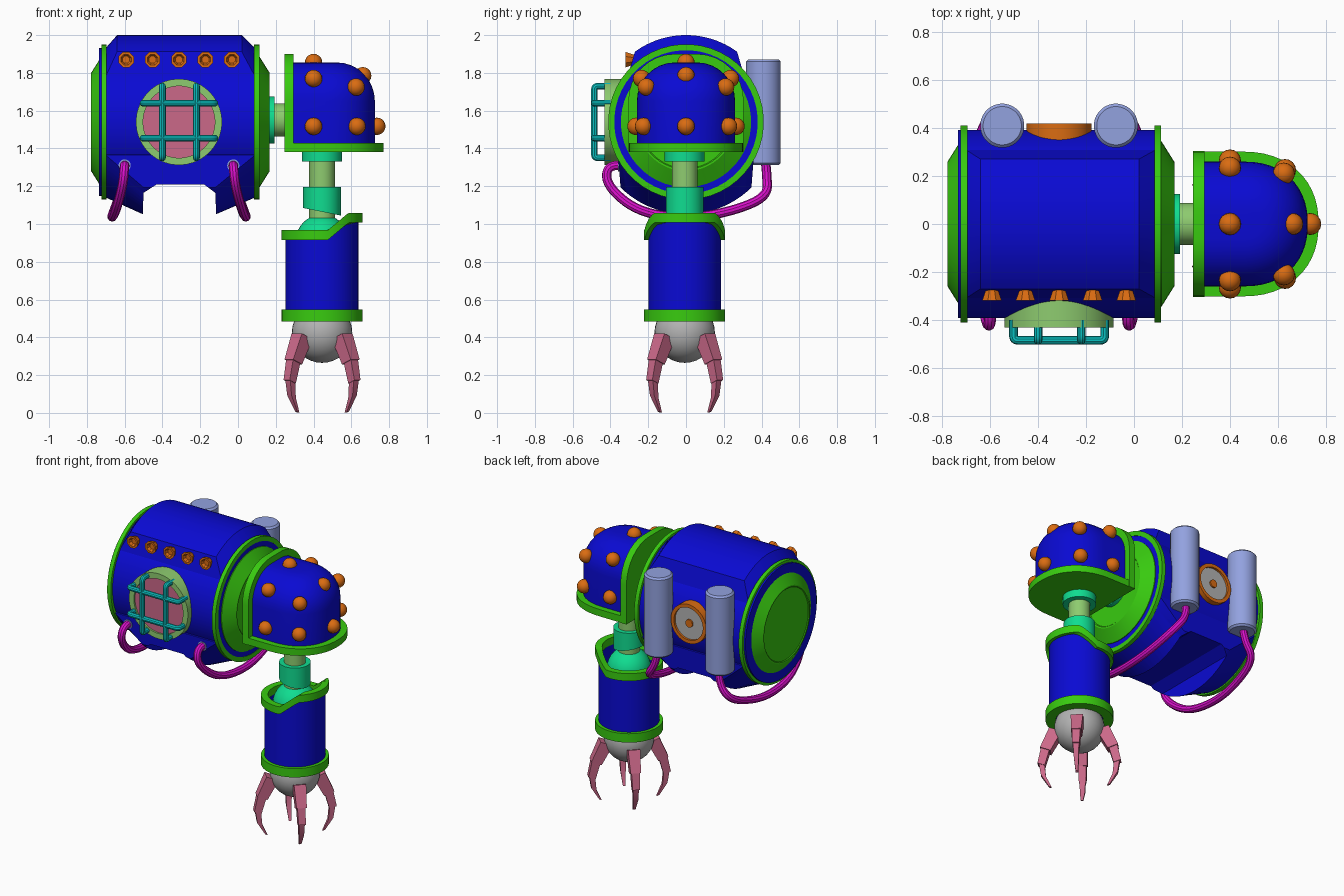
import bpy, bmesh, math
from mathutils import Vector

if "Cube" in bpy.data.objects:
    bpy.data.objects.remove(bpy.data.objects["Cube"])


def material(name, *rgb):
    m = bpy.data.materials.new(name)
    m.use_nodes = True
    m.diffuse_color = (*rgb, 1)
    m.node_tree.nodes["Principled BSDF"].inputs["Base Color"].default_value = (*rgb, 1)
    return m


BLUE = material("deep blue", .003, .003, .65)
GREEN = material("bright green", .04, .6, .005)
PALE = material("pale green", .27, .6, .16)
TEAL = material("sea green", .005, .72, .28)
CYAN = material("cyan", .003, .54, .54)
PINK = material("dusty pink", .6, .14, .25)
ORANGE = material("orange", .7, .15, .006)
STEEL = material("pale violet", .29, .36, .74)
MAGENTA = material("magenta", .7, .005, .6)
GREY = material("grey", .45, .45, .45)


def add_object(name, bm, mat):
    bmesh.ops.remove_doubles(bm, verts=bm.verts, dist=1e-5)
    bmesh.ops.recalc_face_normals(bm, faces=bm.faces)
    mesh = bpy.data.meshes.new(name)
    bm.to_mesh(mesh)
    bm.free()
    mesh.materials.append(mat)
    ob = bpy.data.objects.new(name, mesh)
    bpy.context.collection.objects.link(ob)
    return ob


def lathe(name, profile, mat, origin=(0, 0, 0), axis=(0, 0, 1), n=48, closed=False, deform=None):
    """Turn (radius, height) points around an axis."""
    bm = bmesh.new()
    turn = Vector((0, 0, 1)).rotation_difference(Vector(axis))
    rings = []
    for r, h in profile:
        ring = []
        for i in range(n):
            a = math.tau * (i + .5) / n
            p = Vector(origin) + turn @ Vector((r * math.cos(a), r * math.sin(a), h))
            ring.append(bm.verts.new(deform(p) if deform else p))
        rings.append(ring)
    pairs = list(zip(rings, rings[1:])) + ([(rings[-1], rings[0])] if closed else [])
    for a, b in pairs:
        for i in range(n):
            j = (i + 1) % n
            bm.faces.new((a[i], a[j], b[j], b[i]))
    return add_object(name, bm, mat)


def cylinder(name, start, axis, r, length, mat, r2=None, n=48):
    r2 = r if r2 is None else r2
    return lathe(name, [(0, 0), (r, 0), (r2, length), (0, length)], mat, start, axis, n)


def ring(name, start, axis, r_in, r_out, length, mat):
    return lathe(name, [(r_in, 0), (r_out, 0), (r_out, length), (r_in, length)],
                 mat, start, axis, closed=True)


def loft(name, loops, mat):
    """Bridge loops of equal, even length; cap both ends with strips."""
    bm = bmesh.new()
    rows = [[bm.verts.new(p) for p in loop] for loop in loops]
    n = len(rows[0])
    for a, b in zip(rows, rows[1:]):
        for i in range(n):
            j = (i + 1) % n
            bm.faces.new((a[i], a[j], b[j], b[i]))
    for row in (rows[0], rows[-1]):
        for i in range(n // 2 - 1):
            bm.faces.new((row[i], row[i + 1], row[n - 2 - i], row[n - 1 - i]))
    return add_object(name, bm, mat)


def ball(name, centre, r, mat, u=32, v=16):
    bm = bmesh.new()
    bmesh.ops.create_uvsphere(bm, u_segments=u, v_segments=v, radius=r)
    bmesh.ops.translate(bm, verts=bm.verts, vec=centre)
    return add_object(name, bm, mat)


def bake(ob):
    dg = bpy.context.evaluated_depsgraph_get()
    return bpy.data.meshes.new_from_object(ob.evaluated_get(dg))


def tube(name, points, r, mat):
    cu = bpy.data.curves.new(name, 'CURVE')
    cu.dimensions = '3D'
    cu.bevel_depth, cu.bevel_resolution, cu.use_fill_caps = r, 3, True
    s = cu.splines.new('NURBS')
    s.points.add(len(points) - 1)
    for sp, p in zip(s.points, points):
        sp.co = (*p, 1)
    s.order_u, s.use_endpoint_u, s.resolution_u = 3, True, 6
    cu.materials.append(mat)
    tmp = bpy.data.objects.new(name + "_path", cu)
    bpy.context.collection.objects.link(tmp)
    mesh = bake(tmp)
    bpy.data.objects.remove(tmp)
    bpy.context.collection.objects.link(bpy.data.objects.new(name, mesh))


# Barrel body with raised plates above and below
ZC, XC = 1.54, -.3125
X, Y, Z = Vector((1, 0, 0)), Vector((0, 1, 0)), Vector((0, 0, 1))


def arc_plate(name, side, layers):
    loops = []
    for r, angle, x0, x1 in layers:
        arc = [math.radians(angle) * (i / 12 - 1) for i in range(25)]
        row = [(r * math.sin(a), ZC + side * r * math.cos(a)) for a in arc]
        loops.append([(x0, *p) for p in row] + [(x1, *p) for p in reversed(row)])
    return loft(name, loops, BLUE)


body = cylinder("body_barrel", (-.735, 0, ZC), X, .393, .845, BLUE, n=64)
arc_plate("top_plate", 1, [(.33, 52, -.7, .09), (.392, 52, -.7, .09), (.46, 36, -.64, .02)])
belly = arc_plate("belly_plate", -1, [(.3, 64, -.7, .09), (.4, 64, -.7, .09), (.49, 45, -.5, -.12)])

# Notch through the belly
outline = [(-.51, .9), (-.5, 1.165), (-.43, 1.21), (-.18, 1.21), (-.12, 1.165), (-.11, .9)]
cutter = loft("notch_cutter", [[(x, y, z) for x, z in outline] for y in (-.6, .6)], BLUE)
cutter.hide_render = True
for ob in (body, belly):
    mod = ob.modifiers.new("notch", 'BOOLEAN')
    mod.operation, mod.solver, mod.object = 'DIFFERENCE', 'EXACT', cutter
    mesh = bake(ob)
    ob.modifiers.clear()
    ob.data = mesh
bpy.data.objects.remove(cutter)

# End rims and stepped end caps
for name, x, s in (("right", -.695, -1), ("left", .085, 1)):
    ring(name + "_rim", (x, 0, ZC), X * s, .38, .412, .028, GREEN)
    cap = [(0, 0), (.345, 0), (.345, .03), (.26, .083), (.25, .083), (.245, .078), (0, .078)]
    lathe(name + "_end_cap", cap, GREEN, (x, 0, ZC), X * s)

# Porthole with guard bars
ring("porthole_frame", (XC, -.28, ZC), -Y, .19, .228, .152, PALE)
cylinder("porthole_glass", (XC, -.28, ZC), -Y, .195, .14, PINK)


def bar(name, place, half):
    path = [(-half, -.4), (-half, -.45), (-half, -.485), (.04 - half, -.485)]
    path += [(-t, y) for t, y in reversed(path)]
    tube(name, [place(t, y) for t, y in path], .018, CYAN)


for i, z in enumerate((1.64, 1.455)):
    bar(f"guard_bar_across_{i}", lambda t, y: (XC + t, y, z), .19)
for i, x in enumerate((-.4, -.22)):
    bar(f"guard_bar_upright_{i}", lambda t, y: (x, y, ZC + t), .19)

# Row of flared nozzles
flare = [(0, 0), (.024, 0), (.044, .055), (.03, .055), (.02, .035), (0, .035)]
for i in range(5):
    lathe(f"nozzle_{i}", flare, ORANGE, (XC + .14 * (i - 2), -.265, 1.87), -Y, 8)

# Back tanks, gauge and hoses
hose = [(-.6, -.36, 1.31), (-.6, -.42, 1.31), (-.61, -.42, 1.2), (-.65, -.25, 1.06), (-.67, 0, 1.03),
        (-.66, .22, 1.06), (-.63, .43, 1.14), (-.55, .43, 1.25), (-.55, .42, 1.34)]
tank = [(0, 0), (.08, 0), (.092, .012), (.092, .548), (.08, .56), (0, .56)]
for name, s in (("right", 1), ("left", -1)):
    lathe(name + "_tank", tank, STEEL, (XC - s * .237, .41, 1.312), n=32)
    tube(name + "_hose", [(XC + s * (x - XC), y, z) for x, y, z in hose], .025, MAGENTA)
    ring(name + "_hose_socket", (XC - s * .2875, -.3, 1.31), -Y, .02, .032, .06, STEEL)
ring("gauge_frame", (XC, .33, 1.58), Y, .112, .136, .09, ORANGE)
cylinder("gauge_face", (XC, .33, 1.58), Y, .115, .075, GREY)
cylinder("gauge_hub", (XC, .4, 1.58), Y, .027, .015, ORANGE, n=16)

# Shoulder joint
cylinder("shoulder_flange", (.13, 0, 1.55), X, .125, .062, TEAL)
cylinder("shoulder_axle", (.18, 0, 1.55), X, .088, .09, PALE)


# Shoulder guard: rounded dome on a base lip and an arched back plate
def plan(x, half, straight, nose, z):
    row = [(x, half)]
    for i in range(13):
        a = math.pi / 2 * (1 - i / 12.5)
        row.append((x + straight + nose * math.cos(a) ** .9, half * math.sin(a) ** .9))
    return [(px, py, z) for px, py in row] + [(px, -py, z) for px, py in reversed(row)]


loops = [plan(.28, .26, .18, .265, 1.42)]
for i in range(9):
    a = math.pi / 2 * i / 8
    d = .2 * (1 - math.cos(a))
    loops.append(plan(.28, .26 - d, .18, .265 - d, 1.65 + .205 * math.sin(a)))
loft("shoulder_dome", loops, BLUE)
loft("shoulder_base_lip", [plan(.25, .302, .2, .32, z) for z in (1.382, 1.43)], GREEN)
arch = [(.305, 1.382)]
arch += [(.06 + .245 * math.cos(a), 1.655 + .245 * math.sin(a))
         for a in (math.pi / 2 * i / 8 for i in range(9))]
arch += [(-y, z) for y, z in reversed(arch)]
loft("shoulder_back_plate", [[(x, y, z) for y, z in arch] for x in (.247, .293)], GREEN)

studs = [(.4, 0, 1.855), (.66, 0, 1.785), (.735, 0, 1.517)]
for x, y, z in ((.4, .235, 1.77), (.625, .21, 1.725), (.4, .265, 1.517), (.63, .225, 1.517)):
    studs += [(x, y, z), (x, -y, z)]
for i, p in enumerate(studs):
    ball(f"dome_stud_{i}", p, .046, ORANGE, 16, 10)

# Upper arm
AX, AY = .445, -.007
cylinder("arm_socket", (AX, AY, 1.33), Z, .106, .06, TEAL)
cylinder("arm_rod", (AX, AY, 1.0), Z, .068, .36, PALE)
lathe("arm_collar", [(0, 1.065), (.1, 1.065), (.1, 1.195), (0, 1.195)], TEAL, (AX, AY, 0),
      deform=lambda p: p - Z * (.2 * (p.x - AX) if p.z < 1.1 else 0))
ball("elbow_ball", (AX, AY, .91), .14, TEAL)


# Forearm sleeve with a rim that steps up on the outer side
def step(p, above):
    if p.z > above:
        p.z += .092 * min(1, max(0, (p.x - .475) / .11))
    return p


lathe("forearm_sleeve", [(0, .5), (.193, .5), (.193, .93), (.175, .93), (.175, .86), (0, .86)],
      BLUE, (AX, AY, 0), deform=lambda p: step(p, .9))
lathe("forearm_top_rim", [(.17, .915), (.215, .915), (.215, .967), (.17, .967)], GREEN,
      (AX, AY, 0), closed=True, n=64, deform=lambda p: step(p, .9))
ring("forearm_bottom_rim", (AX, AY, .485), Z, .15, .215, .062, GREEN)

# Hand with four jointed claws on the diagonals
ball("palm_ball", (AX, AY, .425), .16, GREY)
joints = [[(.15, .405, .078), (.215, .27, .066)], [(.212, .29, .054), (.242, .165, .046)],
          [(.24, .18, .038), (.228, .085, .032), (.185, .004, .016)]]
for k in range(4):
    a = math.radians(45 + 90 * k)
    out, side = Vector((math.cos(a), math.sin(a), 0)), Vector((-math.sin(a), math.cos(a), 0))
    for j, seg in enumerate(joints):
        loops = []
        for r, z, w in seg:
            c = Vector((AX, AY, z)) + out * r
            loops.append([c + (out * u + side * v + Z * u * .4) * w / 2
                          for u, v in ((-1, -1), (1, -1), (1, 1), (-1, 1))])
        loft(f"claw_{k}_joint_{j}", loops, PINK)

# Smooth round surfaces, keep edges sharp
bpy.ops.object.select_all(action='DESELECT')
for ob in bpy.context.collection.objects:
    if ob.type == 'MESH':
        ob.select_set(True)
        bpy.context.view_layer.objects.active = ob
bpy.ops.object.shade_smooth_by_angle(angle=math.radians(30))
